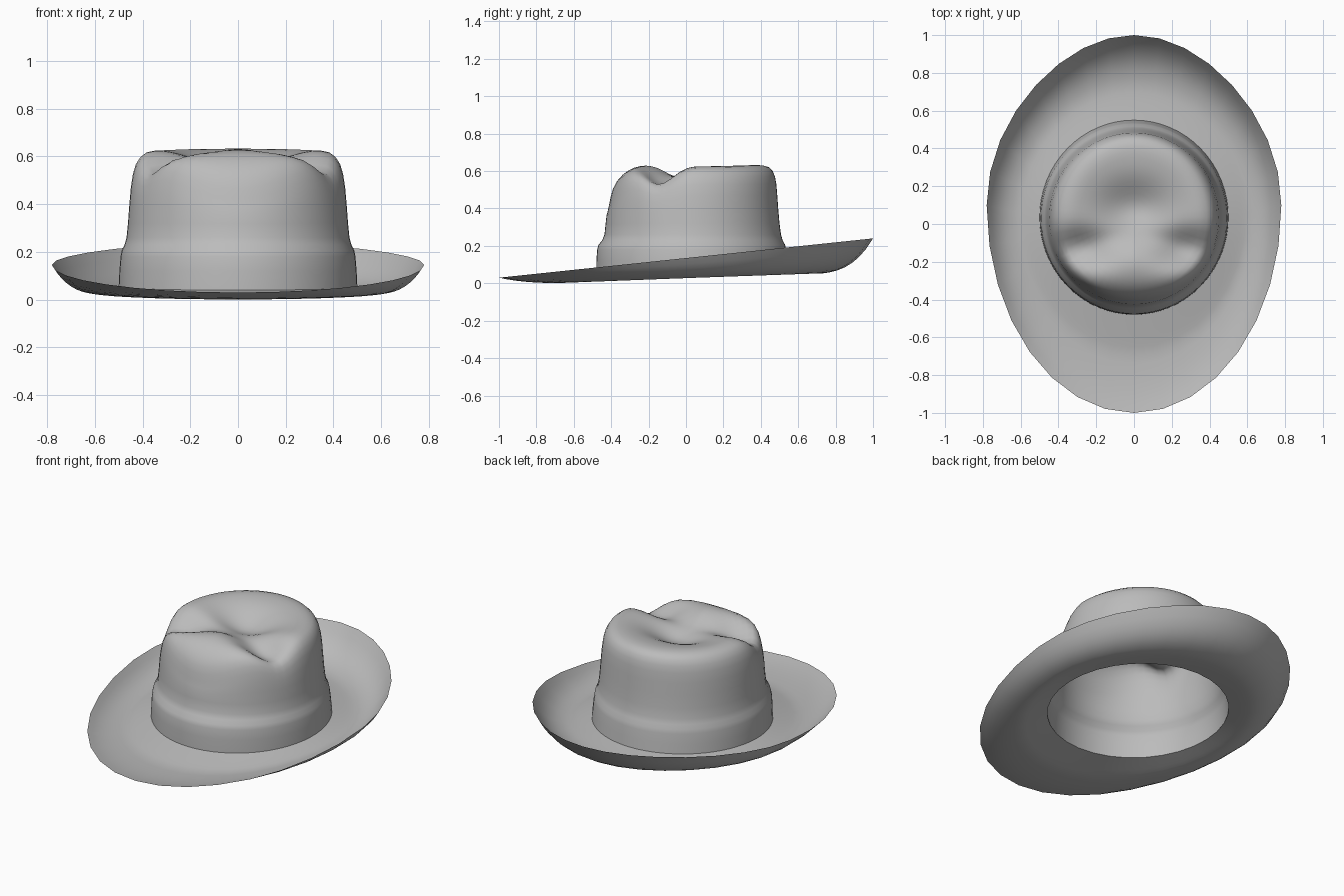
import bpy
import bmesh
from math import sin, cos, tau, exp

cube = bpy.data.objects.get("Cube")
if cube:
    bpy.data.objects.remove(cube, do_unlink=True)

felt = bpy.data.materials.new("grey felt")
felt.use_nodes = True
felt.diffuse_color = (0.5, 0.5, 0.5, 1)
felt.node_tree.nodes["Principled BSDF"].inputs["Base Color"].default_value = (0.5, 0.5, 0.5, 1)


def loft(name, rings, cap=None):
    """Skin a stack of closed rings; cap is an optional closing point."""
    bm = bmesh.new()
    loops = [[bm.verts.new(p) for p in ring] for ring in rings]
    for a, b in zip(loops, loops[1:]):
        for i in range(len(a)):
            j = (i + 1) % len(a)
            bm.faces.new((a[i], a[j], b[j], b[i]))
    if cap:
        tip, last = bm.verts.new(cap), loops[-1]
        for i in range(len(last)):
            bm.faces.new((last[i], last[(i + 1) % len(last)], tip))
    bmesh.ops.recalc_face_normals(bm, faces=bm.faces)
    if sum(f.normal.z for f in bm.faces) < 0:
        bmesh.ops.reverse_faces(bm, faces=bm.faces)
    mesh = bpy.data.meshes.new(name)
    bm.to_mesh(mesh)
    bm.free()
    mesh.materials.append(felt)
    mesh.shade_smooth()
    obj = bpy.data.objects.new(name, mesh)
    bpy.context.collection.objects.link(obj)
    return obj


def base_z(y):
    return 0.052 + 0.025 * y


# Brim: egg-shaped outline, low in front, curled up at the sides and back
def brim_point(t, s):
    c = cos(t)
    ox = 0.78 * sin(t) * (1 - 0.12 * max(c, 0) ** 2)
    oy = 0.1 + (0.9 if c > 0 else 1.1) * c
    ix, iy = 0.5 * sin(t), 0.035 + 0.515 * c
    low = 0.024 + 0.024 * oy
    edge = 0.135 + 0.105 * oy
    dip = min(1, s * 2.5)
    z = base_z(iy) * (1 - dip) + low * dip + (edge - low) * s ** 4
    return ix + (ox - ix) * s, iy + (oy - iy) * s, z


BRIM_SIDES, BRIM_RINGS = 32, 12
loft("brim", [[brim_point(tau * i / BRIM_SIDES, k / BRIM_RINGS) for i in range(BRIM_SIDES)]
              for k in range(BRIM_RINGS + 1)])


# Crown: band, tapering wall and rounded shoulder, then dented top
def bump(x, y, cx, cy, sx, sy):
    return exp(-((x - cx) / sx) ** 2 - ((y - cy) / sy) ** 2)


def dent(x, y, z):
    w = min(1, max(0, (z - 0.3) / 0.28))
    w = w * w * (3 - 2 * w)
    drop = 0.10 * bump(x, y, 0, 0.08, 0.2, 0.15)            # centre hollow
    drop += 0.10 * bump(abs(x), y, 0.29, -0.14, 0.16, 0.1)  # side pinches
    drop += 2.6 * max(0, -0.2 - y) ** 2                     # sloping front
    drop += 0.02 * bump(x, y, 0, -0.08, 0.3, 0.06)
    return x, y, z - w * drop


# (half width, front y, back y, height)
PROFILE = [
    (0.5, -0.48, 0.55, None), (0.497, -0.479, 0.543, 0.12), (0.492, -0.475, 0.535, 0.18),
    (0.487, -0.468, 0.53, 0.205), (0.475, -0.448, 0.517, 0.23), (0.467, -0.436, 0.508, 0.26),
    (0.461, -0.43, 0.5, 0.32), (0.455, -0.425, 0.493, 0.4), (0.449, -0.418, 0.488, 0.47),
    (0.44, -0.41, 0.483, 0.53), (0.428, -0.402, 0.476, 0.57), (0.41, -0.39, 0.464, 0.6),
    (0.385, -0.37, 0.445, 0.62), (0.35, -0.34, 0.415, 0.63),
]
TOP_RINGS = 12
w, f, b, h = PROFILE[-1]
for k in range(1, TOP_RINGS):
    s = 1 - k / TOP_RINGS
    mid = (f + b) / 2
    PROFILE.append((w * s, mid + (f - mid) * s, mid + (b - mid) * s, 0.634))

CROWN_SIDES = 64
rings = []
for width, front, back, z in PROFILE:
    ring = []
    for i in range(CROWN_SIDES):
        t = tau * i / CROWN_SIDES
        x = width * sin(t)
        y = (front + back) / 2 + (back - front) / 2 * cos(t)
        ring.append(dent(x, y, base_z(y) if z is None else z))
    rings.append(ring)
loft("crown", rings, dent(0, (f + b) / 2, 0.634))
